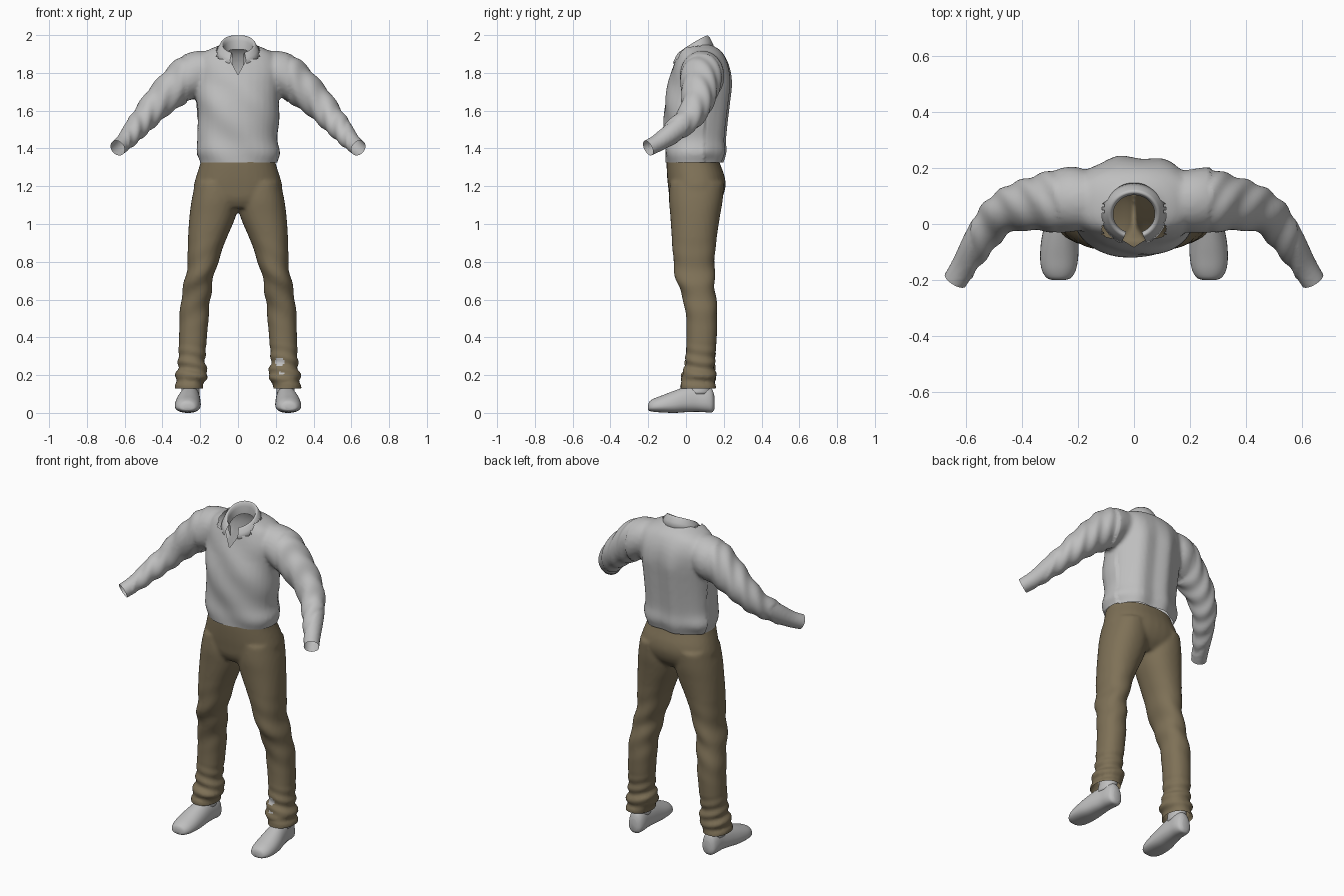
import bpy, bmesh, math
from mathutils import Vector

if "Cube" in bpy.data.objects:
    bpy.data.objects.remove(bpy.data.objects["Cube"])


def material(name, rgb):
    m = bpy.data.materials.new(name)
    m.diffuse_color = (*rgb, 1)
    m.use_nodes = True
    m.node_tree.nodes["Principled BSDF"].inputs["Base Color"].default_value = m.diffuse_color
    return m


GREY = material("light grey cloth", (0.52, 0.52, 0.52))
TAN = material("khaki cloth", (0.21, 0.165, 0.095))


def smooth_rows(rows, n=5):
    """Catmull-Rom interpolation of number rows."""
    p = [rows[0]] + list(rows) + [rows[-1]]
    out = []
    for i in range(1, len(p) - 2):
        for k in range(n):
            t = k / n
            out.append([0.5 * (2 * b + (c - a) * t + (2 * a - 5 * b + 4 * c - d) * t * t
                               + (3 * b - a - 3 * c + d) * t ** 3)
                        for a, b, c, d in zip(p[i - 1], p[i], p[i + 1], p[i + 2])])
    return out + [list(rows[-1])]


def skin(bm, rings, caps=True, closed=True):
    """Join rings of points into a surface."""
    vs = [[bm.verts.new(q) for q in r] for r in rings]
    n = len(vs[0])
    for a, b in zip(vs, vs[1:]):
        for i in range(n if closed else n - 1):
            j = (i + 1) % n
            bm.faces.new((a[i], a[j], b[j], b[i]))
    if caps:
        bm.faces.new(vs[0][::-1])
        bm.faces.new(vs[-1])


def oval(n=32, power=2.0):
    for i in range(n):
        c, s = math.cos(2 * math.pi * i / n), math.sin(2 * math.pi * i / n)
        yield (math.copysign(abs(c) ** (2 / power), c), math.copysign(abs(s) ** (2 / power), s))


def upright(bm, rows, power=2.0, mirror=1):
    """Rows: z, x min, x max, y min, y max."""
    skin(bm, [[(mirror * ((a + b) / 2 + (b - a) / 2 * u), (c + d) / 2 + (d - c) / 2 * v, z)
               for u, v in oval(power=power)] for z, a, b, c, d in smooth_rows(rows)])


def tube(bm, rows, mirror=1):
    """Rows: x, y, z, radius along a path."""
    rows = smooth_rows(rows)
    rings = []
    for i, r in enumerate(rows):
        p = Vector(r[:3])
        t = (Vector(rows[min(i + 1, len(rows) - 1)][:3]) - Vector(rows[max(i - 1, 0)][:3])).normalized()
        side = t.cross(Vector((0, 0, 1))).normalized()
        up = side.cross(t)
        rings.append([p + r[3] * (u * side + v * up) for u, v in oval(24)])
    skin(bm, [[(mirror * q.x, q.y, q.z) for q in ring] for ring in rings])


def finish(bm, name, mat):
    bmesh.ops.recalc_face_normals(bm, faces=bm.faces[:])
    me = bpy.data.meshes.new(name)
    bm.to_mesh(me)
    bm.free()
    ob = bpy.data.objects.new(name, me)
    bpy.context.collection.objects.link(ob)
    me.materials.append(mat)
    me.shade_smooth()
    return ob


def fuse(ob, voxel, rounds):
    """Merge overlapping solids into one smooth skin; return it as a bmesh."""
    m = ob.modifiers.new("fuse", 'REMESH')
    m.mode, m.voxel_size = 'VOXEL', voxel
    s = ob.modifiers.new("soften", 'SMOOTH')
    s.factor, s.iterations = 0.5, rounds
    me = bpy.data.meshes.new_from_object(ob.evaluated_get(bpy.context.evaluated_depsgraph_get()))
    bpy.data.objects.remove(ob)
    bm = bmesh.new()
    bm.from_mesh(me)
    bm.normal_update()
    return bm


def cut(bm, planes, where):
    """Slice along planes and remove what lies in front of all of them."""
    planes = [(Vector(c), Vector(n)) for c, n in planes]
    for c, n in planes:
        bmesh.ops.bisect_plane(bm, geom=bm.verts[:] + bm.edges[:] + bm.faces[:], plane_co=c, plane_no=n)
    gone = []
    for f in bm.faces:
        m = f.calc_center_median()
        if where(m) and all((m - c).dot(n) > 0 for c, n in planes):
            gone.append(f)
    bmesh.ops.delete(bm, geom=gone, context='FACES')


def wrinkle(bm, amount):
    """Displace along normals; amount is a function of position."""
    bm.normal_update()
    for v, d in [(v, v.normal * amount(v.co)) for v in bm.verts]:
        v.co += d


# Shirt: torso and sleeves fused, then opened at neck, hem and cuffs
bm = bmesh.new()
upright(bm, [(1.28, -.195, .195, -.10, .18), (1.33, -.205, .205, -.107, .195), (1.38, -.222, .225, -.112, .21),
             (1.45, -.212, .212, -.112, .208), (1.55, -.215, .215, -.117, .218), (1.65, -.22, .22, -.112, .23),
             (1.75, -.225, .225, -.092, .24), (1.83, -.23, .23, -.07, .23), (1.89, -.205, .205, -.052, .205),
             (1.925, -.15, .15, -.045, .175), (1.95, -.095, .095, -.045, .135), (1.99, -.08, .08, -.04, .115),
             (2.03, -.08, .08, -.04, .115)], 2.3)
for s in (-1, 1):
    tube(bm, [(.10, .085, 1.82, .085), (.18, .085, 1.81, .11), (.25, .085, 1.785, .115), (.33, .075, 1.725, .102),
              (.42, .06, 1.645, .085), (.49, .02, 1.565, .071), (.55, -.06, 1.495, .06),
              (.60, -.14, 1.435, .048), (.64, -.205, 1.40, .044), (.67, -.255, 1.375, .044)], s)
bm = fuse(finish(bm, "shirt_base", GREY), .011, 5)


def shirt_fold(p):
    side = abs(p.x)
    if p.z > 1.9 or side > .58:
        return 0
    if side > .27:
        return .0035 * math.sin(75 * side - 40 * p.y + 9 * p.z)
    back = .007 * math.cos(38 * p.x + 2) if p.y > .1 else .004 * math.sin(24 * p.x + 26 * p.z)
    return back * min(1, max(0, (1.9 - p.z) * 6))


wrinkle(bm, shirt_fold)
cut(bm, [((0, 0, 1.325), (0, 0, -1))], lambda m: True)
cut(bm, [((0, 0, 1.90), (0, -.55, 1))], lambda m: abs(m.x) < .11 and m.z > 1.85)
cut(bm, [((0, 0, 1.79), (-1, 0, .55)), ((0, 0, 1.79), (1, 0, .55))], lambda m: m.y < .0)
for s in (-1, 1):
    cut(bm, [((s * .637, -.2, 1.40), (s * .48, -.78, -.4))], lambda m: m.x * s > .56)
finish(bm, "shirt", GREY)

# Folded collar, open at the front
bm = bmesh.new()
rings = []
for i in range(49):
    a = math.radians(-158 + 316 * i / 48)
    drop = ((1 - math.cos(a)) / 2) ** 1.2
    top = 1.995 - .095 * drop
    ring = []
    for dr, dz in ((-.008, -.07), (-.008, -.025), (-.003, -.004), (.004, .004), (.012, -.004),
                   (.024, -.025), (.036, -.052), (.033, -.055)):
        ring.append(((.082 + dr) * math.sin(a), .035 + (.076 + dr) * math.cos(a), top + dz))
    rings.append(ring)
skin(bm, rings, caps=False, closed=False)
finish(bm, "collar", GREY)

# Trousers: hips and both legs fused, open at waist and hems
bm = bmesh.new()
upright(bm, [(1.37, -.19, .19, -.10, .165), (1.32, -.2, .2, -.103, .18), (1.25, -.222, .222, -.10, .205),
             (1.19, -.235, .235, -.094, .208), (1.13, -.22, .22, -.085, .185), (1.085, -.16, .16, -.06, .14)], 2.3)
LEG = [(1.22, .02, .225, -.085, .2), (1.13, -.002, .245, -.09, .195), (1.04, .012, .257, -.083, .18),
       (.92, .062, .265, -.075, .162), (.8, .105, .267, -.067, .152), (.7, .132, .282, -.052, .152),
       (.6, .147, .302, -.015, .16), (.5, .156, .309, .0, .166), (.38, .166, .313, .002, .162),
       (.27, .174, .317, -.004, .152), (.225, .164, .322, -.012, .155), (.19, .16, .334, -.028, .16),
       (.165, .18, .324, -.022, .152), (.145, .184, .334, -.03, .158), (.10, .188, .334, -.03, .155)]
for s in (-1, 1):
    upright(bm, LEG, 2.2, s)
bm = fuse(finish(bm, "trousers_base", TAN), .011, 4)


def trouser_fold(p):
    ankle = max(0, 1 - abs(p.z - .24) / .14)
    knee = max(0, 1 - abs(p.z - .68) / .25)
    return (.006 * ankle * math.sin(95 * p.z + 20 * p.x + 14 * p.y)
            + .005 * knee * math.sin(45 * p.z + 30 * abs(p.x)))


wrinkle(bm, trouser_fold)
cut(bm, [((0, 0, 1.335), (0, 0, 1))], lambda m: True)
cut(bm, [((0, 0, .13), (0, 0, -1))], lambda m: True)
# Worn spots on one shin
for f in bm.faces:
    m = f.calc_center_median()
    if m.y < .06 and (math.hypot(m.x - .22, m.z - .272) < .024 or math.hypot((m.x - .228) / 2, m.z - .21) < .008):
        f.material_index = 1
finish(bm, "trousers", TAN).data.materials.append(GREY)

# Shoes and socks. Shoe rows: y, centre x, half width, height, sole lift
SHOE = [(-.2, .268, .022, .045, .016), (-.192, .268, .046, .062, .01), (-.165, .268, .064, .078, .005),
        (-.12, .267, .072, .095, .002), (-.06, .264, .071, .118, .0), (0, .258, .064, .138, .004),
        (.06, .252, .056, .145, .006), (.11, .249, .053, .142, .003), (.138, .249, .043, .125, .003),
        (.15, .249, .024, .09, .02)]
for s, label in ((-1, "right"), (1, "left")):
    bm = bmesh.new()
    rings = []
    for y, x, w, h, lift in smooth_rows(SHOE, 4):
        ring = []
        for u, v in oval(32, 2.5):
            t = (v + 1) / 2
            ring.append((s * (x + w * u * (1 - .32 * t * t)), y, lift + (h - lift) * t))
        rings.append(ring)
    skin(bm, rings)
    finish(bm, label + "_shoe", GREY)
    bm = bmesh.new()
    upright(bm, [(.1, .205, .3, .0, .13), (.2, .2, .295, .03, .13), (.27, .2, .295, .04, .13)], 2, s)
    finish(bm, label + "_sock", GREY)
